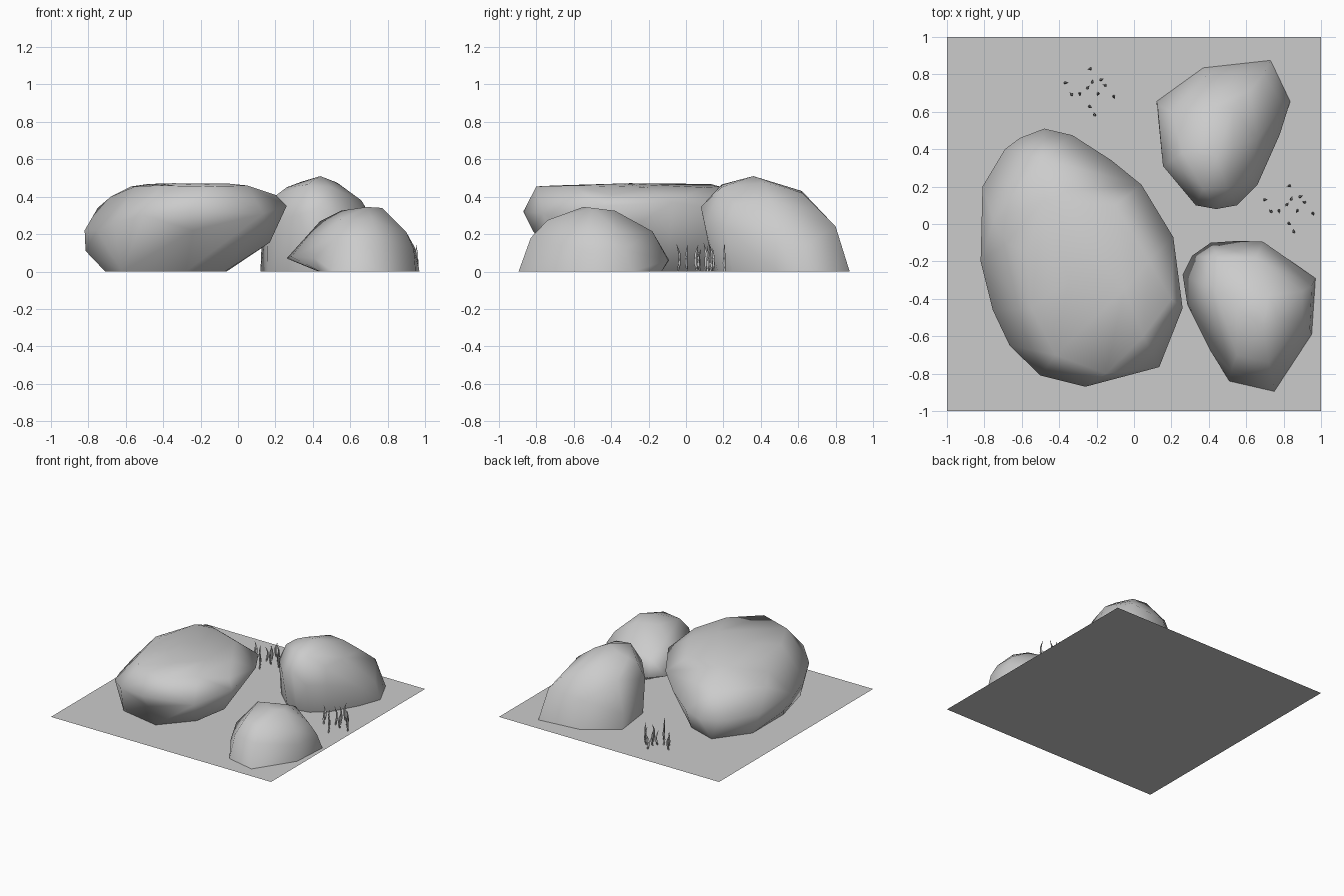
import bpy, bmesh, math, random
from mathutils import Vector

random.seed(4)


def finish(bm, name, smooth=True):
    bmesh.ops.recalc_face_normals(bm, faces=bm.faces[:])
    mesh = bpy.data.meshes.new(name)
    bm.to_mesh(mesh)
    bm.free()
    for p in mesh.polygons:
        p.use_smooth = smooth
    ob = bpy.data.objects.new(name, mesh)
    bpy.context.collection.objects.link(ob)
    return ob


def rock(name, base, girth, crown):
    """Convex boulder: footprint on the ground, widest girth, upper facets."""
    bm = bmesh.new()
    for x, y in base:
        bm.verts.new((x, y, 0))
    for p in girth + crown:
        bm.verts.new(p)
    res = bmesh.ops.convex_hull(bm, input=bm.verts[:])
    junk = {g for g in res["geom_interior"] + res["geom_unused"]
            if isinstance(g, bmesh.types.BMVert)}
    bmesh.ops.delete(bm, geom=[v for v in junk if v.is_valid], context='VERTS')
    # open underside, hidden by the ground
    under = [f for f in bm.faces if all(v.co.z < 1e-5 for v in f.verts)]
    bmesh.ops.delete(bm, geom=under, context='FACES')
    finish(bm, name)


# ground
bm = bmesh.new()
bmesh.ops.create_grid(bm, x_segments=1, y_segments=1, size=1)
finish(bm, "ground", False)

# wide flat-topped boulder on the left
rock("large_rock",
     [(-.62, -.6), (-.28, -.67), (-.07, -.43), (-.06, -.1), (-.28, .33),
      (-.52, .41), (-.71, .15), (-.71, -.25)],
     [(-.82, -.2, .22), (-.81, .2, .2), (-.69, .4, .2), (-.61, .46, .19),
      (-.48, .51, .19), (-.33, .475, .21), (-.12, .34, .26), (.04, .21, .33),
      (.21, -.07, .37), (.26, -.45, .35), (.135, -.765, .31),
      (-.26, -.87, .32), (-.5, -.81, .3), (-.665, -.65, .26),
      (-.755, -.46, .22), (-.815, -.1, .11), (.17, -.42, .155),
      (-.24, -.82, .22)],
     [(-.48, .13, .468), (-.34, .18, .455), (-.1, .1, .45), (.08, -.2, .45),
      (.05, -.6, .46), (-.15, -.8, .455), (-.42, -.7, .46),
      (-.55, -.45, .455), (-.57, -.15, .455), (-.05, -.35, .47),
      (-.35, -.3, .472), (.2, -.4, .41), (-.68, -.1, .4), (-.75, .02, .34),
      (-.5, .35, .37)])

# tall boulder at the back right
rock("back_rock",
     [(.12, .655), (.37, .835), (.73, .875), (.835, .655), (.77, .48),
      (.64, .25), (.53, .17), (.43, .15), (.33, .17), (.16, .33)],
     [(.66, .21, .24), (.55, .1, .25), (.44, .08, .345), (.33, .1, .3),
      (.155, .31, .28), (.78, .48, .15), (.8, .64, .14), (.125, .64, .12)],
     [(.44, .36, .51), (.37, .19, .465), (.5, .19, .45), (.34, .4, .48),
      (.26, .38, .45), (.2, .34, .405), (.2, .6, .36), (.53, .42, .475),
      (.4, .62, .43), (.53, .62, .42), (.62, .71, .33), (.69, .8, .24),
      (.38, .79, .22), (.66, .45, .38), (.62, .26, .36)])

# small boulder at the front right
rock("front_rock",
     [(.51, -.84), (.75, -.895), (.95, -.59), (.97, -.29), (.7, -.13),
      (.48, -.17), (.43, -.4), (.44, -.7)],
     [(.26, -.27, .07), (.31, -.17, .07), (.41, -.1, .06), (.56, -.09, .06),
      (.69, -.095, .06), (.285, -.43, .08), (.41, -.68, .07),
      (.95, -.33, .12), (.94, -.56, .12)],
     [(.69, -.55, .345), (.77, -.5, .34), (.55, -.45, .325), (.72, -.38, .325),
      (.65, -.18, .215), (.45, -.18, .18), (.9, -.36, .21), (.9, -.53, .21),
      (.44, -.37, .27), (.52, -.78, .18), (.74, -.83, .18), (.55, -.7, .28),
      (.72, -.74, .275)])

# grass tuft: curved, tapering three-sided blades
SPOTS = [(-.15, .035), (-.11, -.03), (-.07, -.02), (-.03, .005), (-.01, .11),
         (-.02, -.09), (.01, -.14), (.03, -.02), (.04, .05), (.07, .02),
         (.11, -.035), (-.005, .035)]


def grass(name, cx, cy):
    bm = bmesh.new()
    for i, (dx, dy) in enumerate(SPOTS):
        a, h = i * 2.4, random.uniform(.11, .155)
        lean = Vector((math.cos(a), math.sin(a), 0))
        rings = []
        for t, bend, r in ((0, 0, .006), (.3, .01, .009), (.65, .009, .007),
                           (1, -.006, .001)):
            c = Vector((cx + dx, cy + dy, h * t)) + lean * bend
            rings.append([bm.verts.new(c + Vector((
                r * math.cos(a + k * math.tau / 3),
                r * math.sin(a + k * math.tau / 3), 0))) for k in range(3)])
        for lo, hi in zip(rings, rings[1:]):
            for k in range(3):
                j = (k + 1) % 3
                bm.faces.new((lo[k], lo[j], hi[j], hi[k]))
        bm.faces.new(rings[-1])
    finish(bm, name)


grass("back_grass", -.22, .72)
grass("right_grass", .845, .095)
